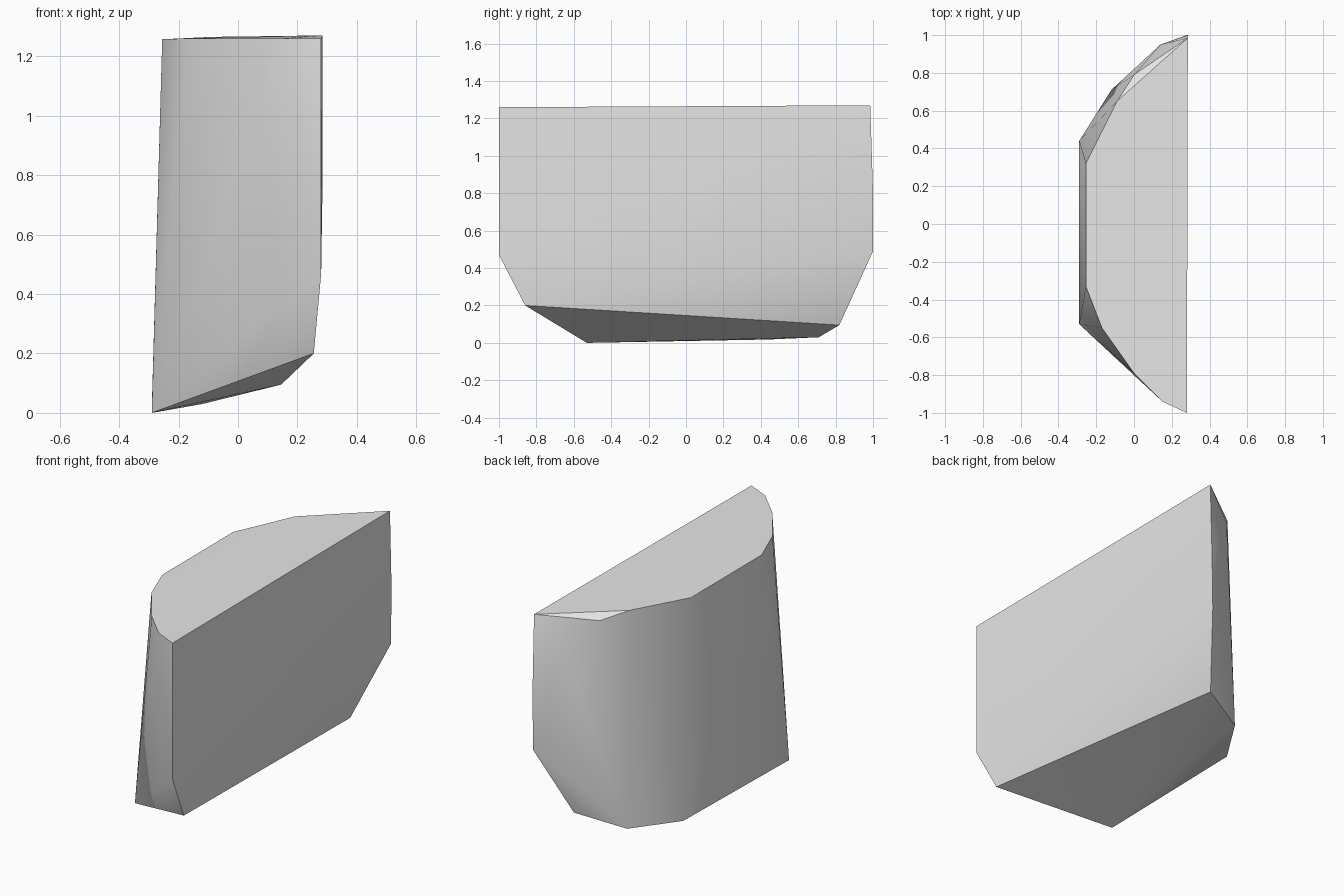
import bpy, bmesh, math

cube = bpy.data.objects.get("Cube")
if cube:
    bpy.data.objects.remove(cube, do_unlink=True)

# Plain grey material
grey = bpy.data.materials.new("plain_grey")
grey.use_nodes = True
colour = (0.8, 0.8, 0.8, 1)
grey.diffuse_color = colour
grey.node_tree.nodes["Principled BSDF"].inputs["Base Color"].default_value = colour

# Corners of the convex block, grouped by region
top_rim = [(.28, -1, 1.26), (.15, -.94, 1.26), (0, -.79, 1.26), (-.17, -.55, 1.26),
           (-.255, -.33, 1.257), (-.255, .32, 1.257), (-.09, .65, 1.265),
           (0, .79, 1.235), (.285, .985, 1.27)]
back_shoulder = [(.14, .95, 1.1), (.285, 1, .8)]
flat_side_lower = [(.28, -1, .47), (.255, -.86, .2), (.28, 1, .49), (.145, .82, .095)]
base = [(-.29, -.53, 0), (-.29, .44, .018), (-.12, .71, .03)]

# Wrap the corners in a hull and drop unused points
bm = bmesh.new()
for group in (top_rim, back_shoulder, flat_side_lower, base):
    for corner in group:
        bm.verts.new(corner)
bmesh.ops.convex_hull(bm, input=bm.verts[:])
bmesh.ops.delete(bm, geom=[v for v in bm.verts if not v.link_faces], context='VERTS')
bmesh.ops.dissolve_limit(bm, angle_limit=math.radians(1), verts=bm.verts[:], edges=bm.edges[:])
bmesh.ops.recalc_face_normals(bm, faces=bm.faces[:])

mesh = bpy.data.meshes.new("curved_block")
bm.to_mesh(mesh)
bm.free()
mesh.materials.append(grey)
block = bpy.data.objects.new("curved_block", mesh)
bpy.context.collection.objects.link(block)

# Soft curved sides with sharp rims
bpy.context.view_layer.objects.active = block
block.select_set(True)
bpy.ops.object.shade_smooth_by_angle(angle=math.radians(35))
